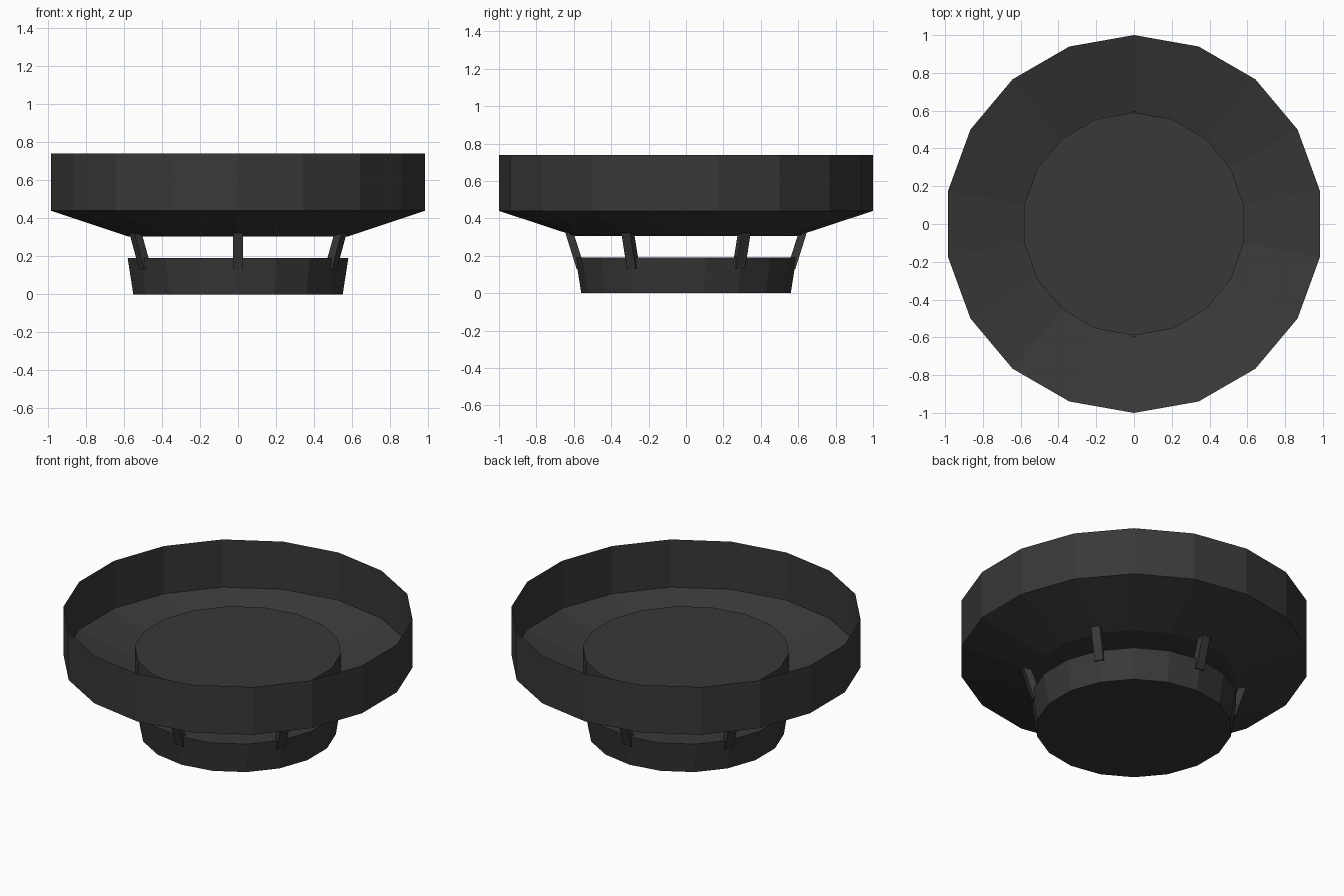
import bpy, bmesh, math

if "Cube" in bpy.data.objects:
    bpy.data.objects.remove(bpy.data.objects["Cube"])

SIDES = 18
mat = bpy.data.materials.new("dark_grey")
mat.diffuse_color = (0.04, 0.04, 0.04, 1)
mat.use_nodes = True
mat.node_tree.nodes["Principled BSDF"].inputs["Base Color"].default_value = mat.diffuse_color


def finish(name, bm):
    me = bpy.data.meshes.new(name)
    bm.to_mesh(me)
    bm.free()
    me.materials.append(mat)
    ob = bpy.data.objects.new(name, me)
    bpy.context.collection.objects.link(ob)
    return ob


def lathe(name, profile, cap_start=False, cap_end=False):
    """Faceted body of revolution; profile is (radius, z), bottom to top."""
    bm = bmesh.new()
    rings = []
    for r, z in profile:
        angles = [math.pi / 2 + i * math.tau / SIDES for i in range(SIDES)]
        rings.append([bm.verts.new((r * math.cos(a), r * math.sin(a), z)) for a in angles])
    for lo, hi in zip(rings, rings[1:]):
        for i in range(SIDES):
            j = (i + 1) % SIDES
            bm.faces.new((lo[i], lo[j], hi[j], hi[i]))
    if cap_start:
        bm.faces.new(rings[0][::-1])
    if cap_end:
        bm.faces.new(rings[-1])
    return finish(name, bm)


def strut(name, angle):
    """Slanted bar joining the base to the underside of the dish."""
    side = [(0.585, 0.13), (0.645, 0.322), (0.597, 0.308), (0.54, 0.13)]
    bm = bmesh.new()
    a, b = ([bm.verts.new((r, t, z)) for r, z in side] for t in (-0.027, 0.027))
    bm.faces.new(a)
    bm.faces.new(b[::-1])
    for i in range(4):
        j = (i + 1) % 4
        bm.faces.new((a[i], b[i], b[j], a[j]))
    bmesh.ops.recalc_face_normals(bm, faces=bm.faces)
    finish(name, bm).rotation_euler.z = angle


# Tapered base drum
lathe("base_drum", [(0.56, 0), (0.59, 0.19)], True, True)

# Thin open dish with a sloping floor and upright rim
lathe("dish", [(0.59, 0.305), (1.0, 0.44), (1.0, 0.74)])

# Raised drum in the middle of the dish
lathe("centre_drum", [(0.59, 0.305), (0.59, 0.51)], True, True)

# Six struts around the gap
for k in range(6):
    strut(f"strut_{k + 1}", math.radians(30 + 60 * k))
